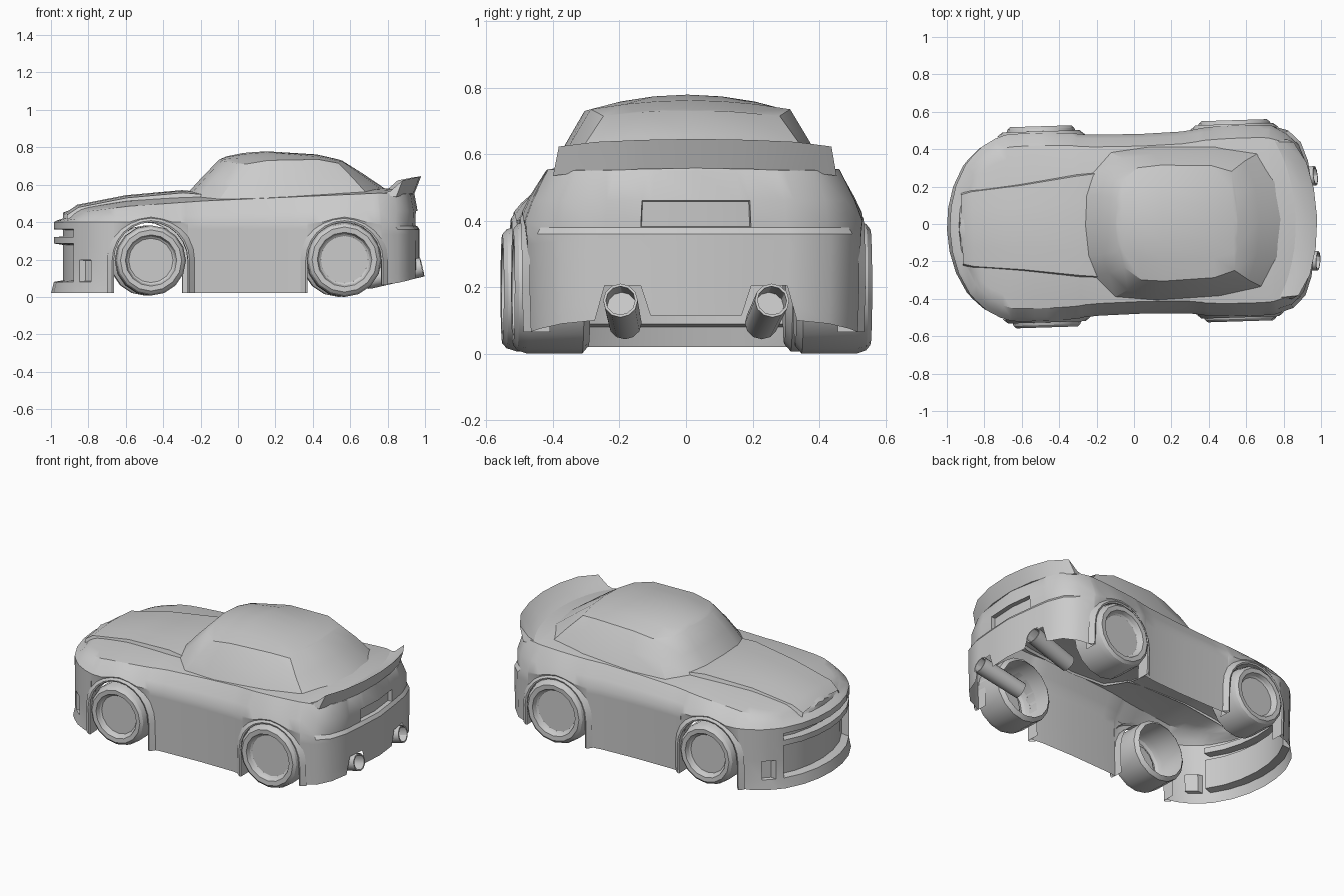
import bpy, bmesh, math
from mathutils import Vector

if "Cube" in bpy.data.objects:
    bpy.data.objects.remove(bpy.data.objects["Cube"])

YAW = math.radians(1.8)          # the whole car sits slightly turned


def lerp_table(x, table):
    if x <= table[0][0]:
        return table[0][1]
    for (x0, v0), (x1, v1) in zip(table, table[1:]):
        if x <= x1:
            return v0 + (v1 - v0) * (x - x0) / (x1 - x0)
    return table[-1][1]


def shell(name, rows, sides=(1, -1), recesses=(), cap=False):
    """Skin rows of points; sides gives the y signs to build. recesses: (rows, columns, dx, border)."""
    bm, cache, quads = bmesh.new(), {}, {}

    def vert(p, s):
        q = (p[0], p[1] * s, p[2])
        key = tuple(round(c, 4) + 0.0 for c in q)
        if key not in cache:
            cache[key] = bm.verts.new(q)
        return cache[key]

    for s in sides:
        for r in range(len(rows) - 1):
            for c in range(len(rows[0]) - 1):
                pts = [rows[r][c], rows[r][c + 1], rows[r + 1][c + 1], rows[r + 1][c]]
                vs = list(dict.fromkeys(vert(p, s) for p in pts[::s]))
                if len(vs) < 3 or bm.faces.get(vs):
                    continue
                f = bm.faces.new(vs)
                f.normal_update()
                if f.calc_area() < 1e-5:
                    bm.faces.remove(f)
                else:
                    quads[(r, c, s)] = f
    bmesh.ops.delete(bm, geom=[e for e in bm.edges if not e.link_faces], context='EDGES')
    bmesh.ops.delete(bm, geom=[v for v in bm.verts if not v.link_faces], context='VERTS')
    bmesh.ops.recalc_face_normals(bm, faces=bm.faces[:])
    for rws, cls, dx, border in recesses:
        fs = [quads[(r, c, s)] for r in rws for c in cls for s in sides if (r, c, s) in quads]
        bmesh.ops.inset_region(bm, faces=fs, thickness=border, depth=0, use_even_offset=True)
        bmesh.ops.translate(bm, verts=list({v for f in fs for v in f.verts}), vec=(dx, 0, 0))
    if cap:
        bmesh.ops.holes_fill(bm, edges=bm.edges[:], sides=4)
        bmesh.ops.recalc_face_normals(bm, faces=bm.faces[:])
    me = bpy.data.meshes.new(name)
    bm.to_mesh(me)
    bm.free()
    ob = bpy.data.objects.new(name, me)
    bpy.context.collection.objects.link(ob)
    ob.rotation_euler.z = YAW
    bpy.ops.object.select_all(action='DESELECT')
    ob.select_set(True)
    bpy.context.view_layer.objects.active = ob
    bpy.ops.object.shade_smooth_by_angle(angle=math.radians(30))
    return ob


WHEELS = {"front": (-0.482, 0.195, 0.188), "rear": (0.553, 0.2, 0.2)}


def arch_columns(cx, y0, y1):
    """Body columns whose bottom edge follows a wheel arch."""
    pts = []
    for i in range(11):
        a = math.pi * (1 - i / 10)
        y = y0 + (y1 - y0) * (math.cos(a) + 1) / 2 + 0.01 * math.sin(a)
        pts.append((cx + 0.198 * math.cos(a), y, 0.195 + 0.207 * math.sin(a)))
    return pts


# Body plan outline: columns (x, y, bottom z) from nose to tail
nose = [(-.985, 0), (-.975, .12), (-.945, .235), (-.89, .345), (-.86, .38), (-.83, .41),
        (-.8, .438), (-.73, .478), (-.68, .495)]
cols = [(x, y, .02) for x, y in nose]
cols += arch_columns(-.482, .495, .49)
cols += [(-.284, .49, .02), (-.2, .484, .02), (.05, .48, .02), (.27, .486, .02), (.355, .497, .02)]
cols += arch_columns(.553, .497, .503)
cols += [(.751, .503, .065), (.84, .475, .075), (.905, .41, .09), (.94, .31, .1), (.944, .28, .205),
         (.957, .17, .205), (.96, .14, .115), (.972, 0, .115)]

SHOULDER = [(-.95, .42), (-.85, .457), (-.6, .485), (-.2, .513), (.4, .54), (.75, .555), (.95, .55)]
DECK = [(-.95, .445), (-.86, .48), (-.6, .525), (-.3, .55), (.1, .56), (.75, .585), (.95, .565)]


def pull(x, k):
    return x - math.copysign(k * max(0, abs(x) - .6) / .4, x)


# Body shell: side walls, shoulder, then crowned deck to the centre line
rows = []
ridge = [max(.40, zb + .025) for _, _, zb in cols]
for t in (0, .16, .47, .7, .79, .9, 1):
    row = []
    for (x, y, zb), zr in zip(cols, ridge):
        px, py = x, y * (.98 + .02 * t)
        if t == 0 and x < -.7:
            px -= .015
        z = zb + (zr - zb) * t
        if x > .77:
            if t == 1:                    # upper tail steps in above the bumper
                px, py, z = x - .014, y * .975, .38
            elif t == .9:
                z = .36
        row.append((px, py, z))
    rows.append(row)
for t, fy, kn, kr in ((.4, .955, .015, .012), (1, .865, .05, .03)):
    rows.append([(pull(x, kn if x < 0 else kr), y * fy, zr + (lerp_table(x, SHOULDER) - zr) * t)
                 for (x, y, _), zr in zip(cols, ridge)])
edge = rows[-1]
for f in (.85, .6, .3, 0):
    rows.append([(x, y * f, z + (max(lerp_table(x, DECK), z) - z) * (1 - f * f)) for x, y, z in edge])
n = len(cols)
shell("body_shell", rows, recesses=[
    ((1, 2), (0, 1, 2), .05, .008),         # lower intake
    ((4,), (0, 1, 2), .05, .003),           # upper grille
    ((1,), (4, 5), .03, .004),              # corner vents
    ((6,), (n - 3, n - 2), -.025, .003)])   # plate recess

# Raised hood panel
hood = [(-.92, .185, .448), (-.86, .2, .489), (-.6, .225, .54), (-.3, .265, .567), (-.2, .275, .558)]
shell("hood_bulge", [[(x, w * k + o, z + dz) for x, w, z in hood]
                     for k, o, dz in ((1, .008, -.035), (1, 0, -.01), (.5, 0, 0), (0, 0, .004))])

# Cabin: base ring, bowed sides, roof edge ring, crowned roof
base = [(-.275, 0, .55), (-.262, .16, .545), (-.225, .27, .53), (-.12, .39, .51), (.1, .415, .515),
        (.45, .405, .53), (.68, .36, .55), (.76, .2, .575), (.785, 0, .58)]
brim = [(-.1, 0, .735), (-.09, .14, .73), (-.06, .23, .72), (.03, .3, .71), (.15, .31, .73),
        (.42, .3, .735), (.53, .265, .715), (.55, .14, .727), (.555, 0, .73)]
ROOF = [(-.1, .735), (-.06, .752), (.03, .77), (.15, .779), (.25, .78), (.42, .762), (.53, .737), (.555, .73)]
mid = [((a[0] + b[0]) / 2, (a[1] + b[1]) / 2 + (.007 if a[1] else 0), (a[2] + b[2]) / 2 + .003)
       for a, b in zip(base, brim)]
roof = [[(x, y * f, z + (lerp_table(x, ROOF) - z) * (1 - f * f)) for x, y, z in brim]
        for f in (.65, .33, 0)]
shell("cabin", [base, mid, brim] + roof)

# Tail spoiler following the curved tail
lip = [(.855, .41, -.02), (.92, .3, -.006), (.955, .16, 0), (.968, 0, .003)]
spoiler = [[(x + dx, y * k, z + dz) for x, y, dz in lip]
           for dx, k, z in ((-.11, 1.02, .568), (-.05, 1.01, .588), (.012, 1, .643),
                            (-.022, 1.04, .555), (-.11, 1.02, .568))]
shell("spoiler", spoiler, cap=True)

# Wheels, open on the inside, and the wheel arch lips
PROFILE = [(.88, .31), (1, .33), (1, .495), (.95, .525), (.87, .538), (.73, .536), (.68, .512),
           (.63, .505), (0, .505)]
for end, (cx, cz, r) in WHEELS.items():
    for side, s in (("left", 1), ("right", -1)):
        rings = [[(cx + r * k * math.cos(a), y, cz + r * k * math.sin(a))
                  for a in (2 * math.pi * i / 16 for i in range(17))] for k, y in PROFILE]
        shell(f"{end}_{side}_wheel", rings, sides=(s,))
    rear = end == "rear"
    lips = []
    for rad, y in ((.198, .43), (.198, .508), (.207, .511), (.235, .488)):
        y += .006 if rear else 0
        arc = [(cx + rad * math.cos(a), y, .195 + (rad + .006) * math.sin(a))
               for a in (math.pi * (1 - i / 12) for i in range(13))]
        lips.append([(cx - rad, y - .004, .02)] + arc + [(cx + rad, y - .004, .065 if rear else .02)])
    shell(f"{end}_wheel_arches", lips)

# Exhaust pipes, tips pointing up
tip, root = Vector((.978, .228, .16)), Vector((.69, .205, .092))
axis = (tip - root).normalized()
u = axis.cross(Vector((0, 0, 1))).normalized()
w = axis.cross(u)
pipe = []
for centre, rad in ((root, 0), (root, .05), (tip, .052), (tip, .044), (tip - axis * .08, .044),
                    (tip - axis * .08, 0)):
    pipe.append([tuple(centre + rad * (math.cos(a) * u + math.sin(a) * w))
                 for a in (2 * math.pi * i / 12 for i in range(13))])
shell("exhaust_pipes", pipe)
